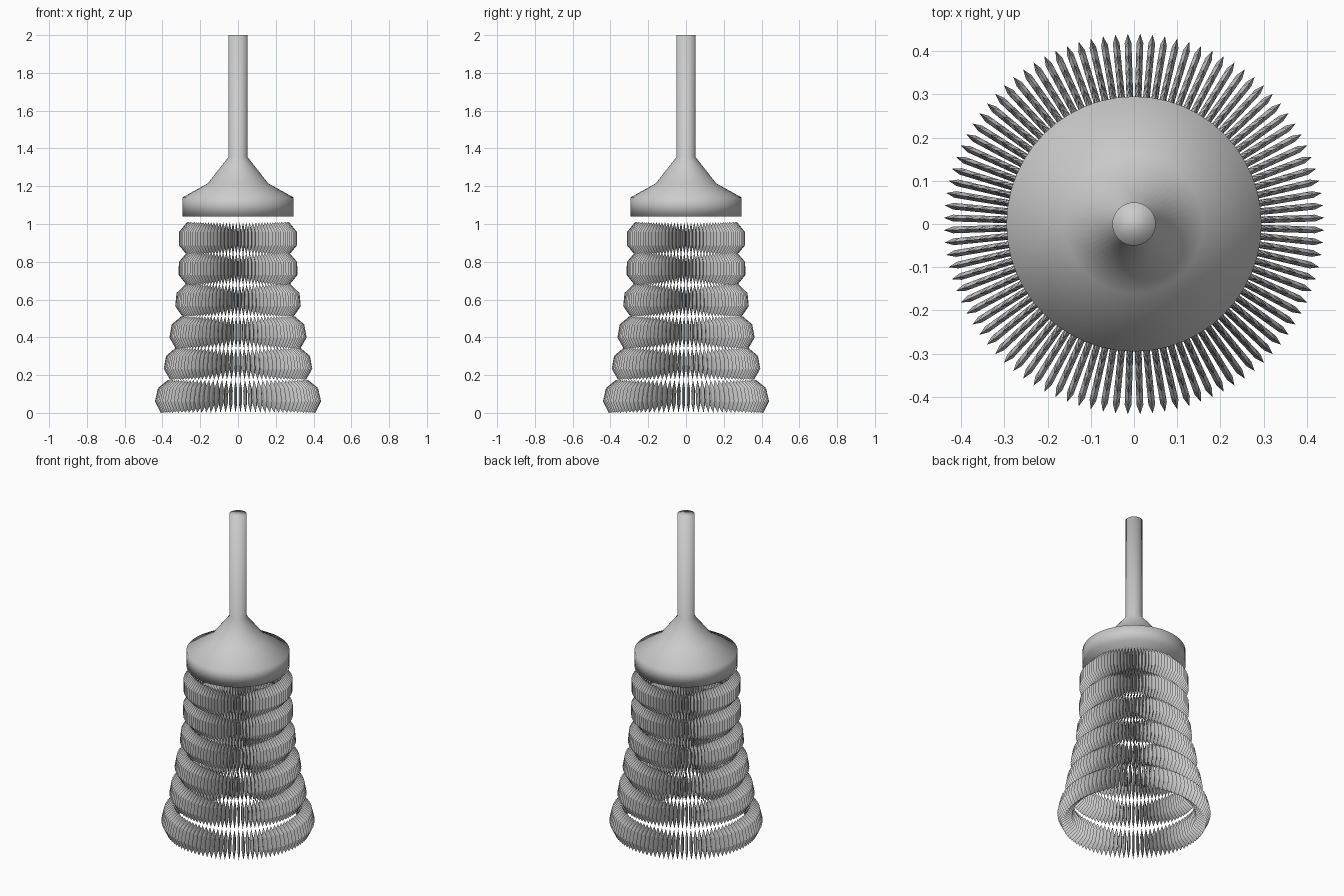
import bpy, bmesh, math
from mathutils import Vector

if "Cube" in bpy.data.objects:
    bpy.data.objects.remove(bpy.data.objects["Cube"])

grey = bpy.data.materials.new("light_grey")
grey.diffuse_color = (0.6, 0.6, 0.6, 1)
grey.use_nodes = True
grey.node_tree.nodes["Principled BSDF"].inputs["Base Color"].default_value = grey.diffuse_color


def finish(name, bm, smooth):
    bmesh.ops.recalc_face_normals(bm, faces=bm.faces[:])
    me = bpy.data.meshes.new(name)
    bm.to_mesh(me)
    bm.free()
    me.materials.append(grey)
    for p in me.polygons:
        p.use_smooth = smooth
    ob = bpy.data.objects.new(name, me)
    bpy.context.collection.objects.link(ob)
    return ob


def lathe(name, profile, n=48):
    bm = bmesh.new()
    rings = [[bm.verts.new((r * math.cos(2 * math.pi * i / n), r * math.sin(2 * math.pi * i / n), z))
              for i in range(n)] for r, z in profile]
    for a, b in zip(rings, rings[1:]):
        for i in range(n):
            j = (i + 1) % n
            bm.faces.new((a[i], a[j], b[j], b[i]))
    bm.faces.new(rings[0])
    bm.faces.new(rings[-1])
    return finish(name, bm, True)


# Hanging stem and flared canopy in one turned piece
lathe("stem_and_canopy", [(0.295, 1.04), (0.295, 1.14), (0.16, 1.215), (0.05, 1.355), (0.05, 2.0)])

# Tiers of flattened crystal drops: (bottom radius, bottom z, top radius, top z)
tiers = [(0.41, 0.0, 0.37, 0.175), (0.36, 0.175, 0.33, 0.345), (0.33, 0.34, 0.30, 0.512),
         (0.295, 0.51, 0.278, 0.682), (0.272, 0.677, 0.27, 0.85), (0.27, 0.835, 0.27, 1.01)]
COUNT, SIDES = 96, 6


def add_drop(bm, ang, r0, z0, r1, z1, depth=0.043, width=0.009):
    out = Vector((math.cos(ang), math.sin(ang), 0))
    side = Vector((-math.sin(ang), math.cos(ang), 0))
    lo, hi = out * r0 + Vector((0, 0, z0)), out * r1 + Vector((0, 0, z1))
    axis = (hi - lo).normalized()
    normal = side.cross(axis)
    bottom, top = bm.verts.new(lo), bm.verts.new(hi)
    rings = []
    for t in (0.3, 0.7):
        c = lo.lerp(hi, t)
        rings.append([bm.verts.new(c + normal * depth * math.cos(2 * math.pi * k / SIDES)
                                   + side * width * math.sin(2 * math.pi * k / SIDES))
                      for k in range(SIDES)])
    for k in range(SIDES):
        j = (k + 1) % SIDES
        bm.faces.new((bottom, rings[0][j], rings[0][k]))
        bm.faces.new((rings[0][k], rings[0][j], rings[1][j], rings[1][k]))
        bm.faces.new((rings[1][k], rings[1][j], top))


for i, tier in enumerate(tiers):
    bm = bmesh.new()
    for k in range(COUNT):
        add_drop(bm, 2 * math.pi * (k + 0.5) / COUNT, *tier)
    finish(f"crystal_tier_{i + 1}", bm, False)
